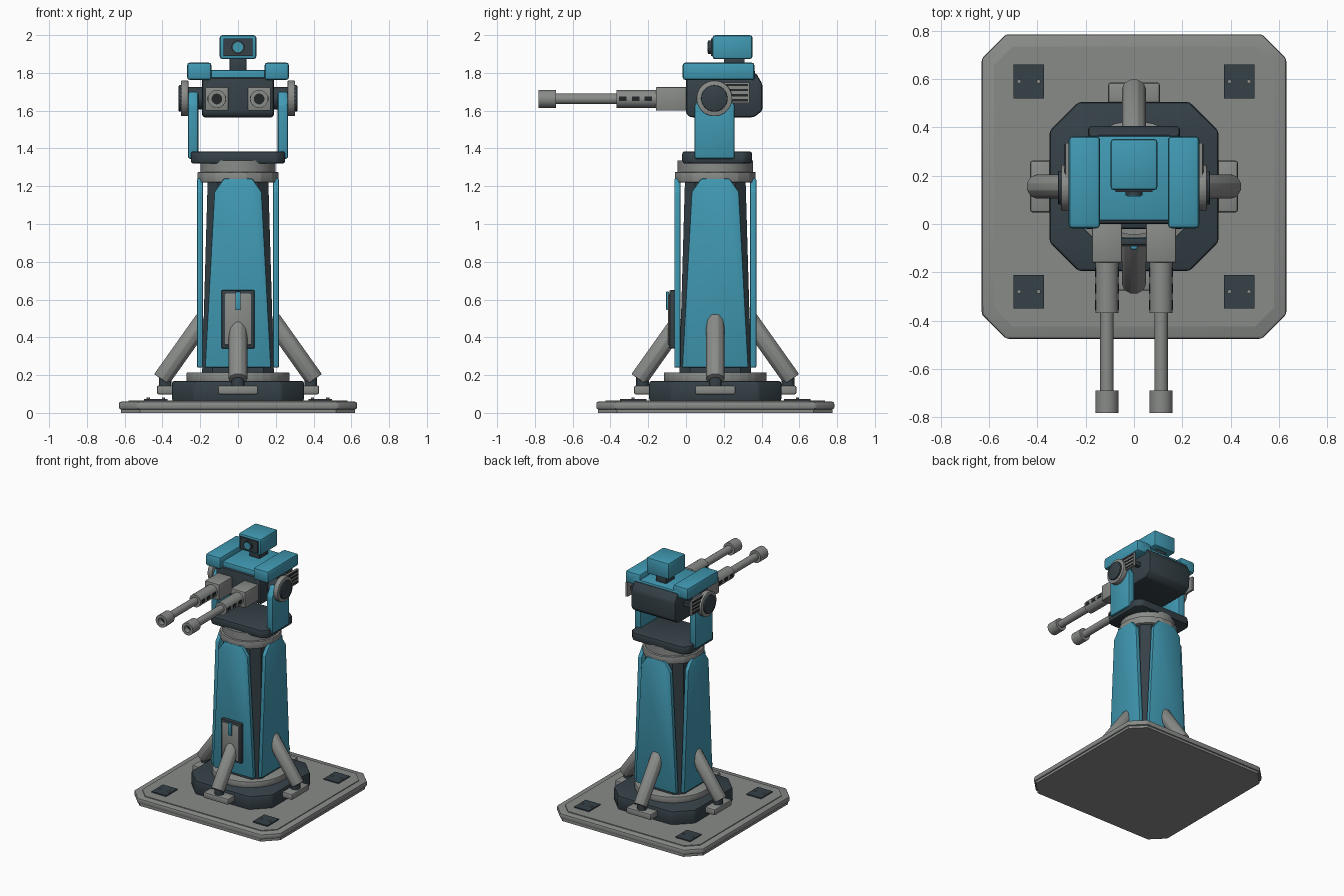
import bpy, bmesh, math
from mathutils import Matrix, Vector

if "Cube" in bpy.data.objects:
    bpy.data.objects.remove(bpy.data.objects["Cube"])

CY = 0.155  # tower axis in y


def material(name, rgb):
    m = bpy.data.materials.new(name)
    m.diffuse_color = (*rgb, 1)
    m.use_nodes = True
    m.node_tree.nodes["Principled BSDF"].inputs["Base Color"].default_value = m.diffuse_color
    return m


BLUE = material("teal_blue", (0.052, 0.32, 0.45))
DARK = material("dark_slate", (0.035, 0.052, 0.063))
GRAY = material("mid_gray", (0.25, 0.26, 0.25))
BLACK = material("near_black", (0.016, 0.02, 0.022))


def finish(name, bm, mat, bevel=0, xf=None):
    if bevel:
        bmesh.ops.recalc_face_normals(bm, faces=bm.faces[:])
        bmesh.ops.bevel(bm, geom=bm.edges[:], offset=bevel, segments=2, profile=0.5,
                        affect='EDGES', clamp_overlap=True)
    if xf is not None:
        bm.transform(xf)
    bmesh.ops.recalc_face_normals(bm, faces=bm.faces[:])
    me = bpy.data.meshes.new(name)
    bm.to_mesh(me)
    bm.free()
    me.materials.append(mat)
    ob = bpy.data.objects.new(name, me)
    bpy.context.collection.objects.link(ob)
    return ob


PLANE = {'z': lambda u, v, d: (u, v, d), 'y': lambda u, v, d: (u, d, v), 'x': lambda u, v, d: (d, u, v)}


def prism(name, pts, d0, d1, axis, mat, bevel=0, xf=None, top=None):
    """Profile pts swept from d0 to d1 along axis; top gives an optional second profile."""
    bm = bmesh.new()
    f = PLANE[axis]
    a = [bm.verts.new(f(u, v, d0)) for u, v in pts]
    b = [bm.verts.new(f(u, v, d1)) for u, v in (top or pts)]
    bm.faces.new(a)
    bm.faces.new(b)
    n = len(a)
    for i in range(n):
        j = (i + 1) % n
        bm.faces.new((a[i], a[j], b[j], b[i]))
    return finish(name, bm, mat, bevel, xf)


def box(name, x, y, z, mat, bevel=0, xf=None):
    pts = [(x[0], y[0]), (x[1], y[0]), (x[1], y[1]), (x[0], y[1])]
    return prism(name, pts, z[0], z[1], 'z', mat, bevel, xf)


def octagon(hx, hy, c, cy=0.0):
    return [(hx, cy - hy + c), (hx, cy + hy - c), (hx - c, cy + hy), (c - hx, cy + hy),
            (-hx, cy + hy - c), (-hx, cy - hy + c), (c - hx, cy - hy), (hx - c, cy - hy)]


def rod(name, p, q, r, mat, sides=24, bevel=0):
    p, q = Vector(p), Vector(q)
    d = q - p
    bm = bmesh.new()
    bmesh.ops.create_cone(bm, cap_ends=True, segments=sides, radius1=r, radius2=r, depth=d.length)
    bm.transform(Matrix.Rotation(math.pi / sides, 4, 'Z'))
    xf = Matrix.Translation((p + q) / 2) @ d.to_track_quat('Z', 'Y').to_matrix().to_4x4()
    return finish(name, bm, mat, bevel, xf)


def tube(name, x, z, y0, y1, r, hole, mat):
    """Open-fronted tube along y, with a recessed bore."""
    bm = bmesh.new()
    rings = []
    for rad, y in ((r, y1), (r, y0), (hole, y0), (hole, y0 + 0.04)):
        rings.append([bm.verts.new((x + rad * math.cos(t * math.tau / 20), y, z + rad * math.sin(t * math.tau / 20)))
                      for t in range(20)])
    for a, b in zip(rings, rings[1:]):
        for i in range(20):
            j = (i + 1) % 20
            bm.faces.new((a[i], a[j], b[j], b[i]))
    bm.faces.new(rings[0])
    bore = bm.faces.new(rings[-1])
    bore.material_index = 1
    ob = finish(name, bm, mat)
    ob.data.materials.append(BLACK)


# Ground slab
prism("base_foot", octagon(0.62, 0.62, 0.1, CY), 0, 0.02, 'z', GRAY)
prism("base_slab", octagon(0.63, 0.63, 0.1, CY), 0.018, 0.06, 'z', GRAY, 0.012)
prism("base_top", octagon(0.58, 0.58, 0.08, CY), 0.055, 0.066, 'z', GRAY)
for sx in (-1, 1):
    for sy in (-1, 1):
        x, y = sx * 0.435, CY + sy * 0.435
        box("anchor_pad", (x - 0.063, x + 0.063), (y - 0.07, y + 0.07), (0.06, 0.074), DARK)
        for k in (-1, 1):
            rod("anchor_bolt", (x + k * 0.04, y, 0.07), (x + k * 0.04, y, 0.082), 0.009, GRAY, 8)

# Plinth, ring and tapered core
prism("plinth", octagon(0.35, 0.35, 0.12, CY), 0.06, 0.17, 'z', DARK, 0.015)
rod("lower_ring", (0, CY, 0.165), (0, CY, 0.215), 0.273, GRAY, 32, 0.006)
prism("column_core", octagon(0.19, 0.19, 0.055, CY), 0.21, 1.25, 'z', DARK,
      top=octagon(0.16, 0.16, 0.055, CY))

# Four armour panels, struts and feet around the column
panel = [(-0.175, 0.24), (0.175, 0.24), (0.125, 1.17), (0.075, 1.24), (-0.075, 1.24), (-0.125, 1.17)]
for k in range(4):
    xf = Matrix.Translation((0, CY, 0)) @ Matrix.Rotation(k * math.pi / 2, 4, 'Z')
    prism("column_panel", panel, -0.217, -0.185, 'y', BLUE, 0.006, xf)
    box("strut_foot", (-0.107, 0.107), (-0.43, -0.33), (0.098, 0.145), GRAY, 0.01, xf)
    rod("strut_joint", xf @ Vector((0, -0.385, 0.13)), xf @ Vector((0, -0.385, 0.19)), 0.035, DARK, 12)
    rod("strut", xf @ Vector((0, -0.405, 0.178)), xf @ Vector((0, -0.18, 0.495)), 0.05, GRAY, 10, 0.004)

# Access hatch
box("hatch_frame", (-0.088, 0.088), (-0.088, -0.05), (0.34, 0.65), DARK, 0.008)
box("hatch_door", (-0.07, 0.07), (-0.094, -0.08), (0.36, 0.632), GRAY, 0.004)
box("hatch_handle", (-0.014, 0.014), (-0.105, -0.09), (0.545, 0.642), BLUE, 0.003)

# Neck bearing and turntable
rod("neck_collar", (0, CY, 1.22), (0, CY, 1.275), 0.218, GRAY, 16, 0.004)
rod("neck_ring", (0, CY, 1.27), (0, CY, 1.335), 0.2, GRAY, 32)
prism("turntable", octagon(0.25, 0.185, 0.04, 0.165), 1.32, 1.385, 'z', DARK, 0.014)

# Yoke arms, pivots and side vents
arm = [(0.045, 1.345), (0.258, 1.345), (0.258, 1.63), (0.215, 1.7), (0.09, 1.7), (0.045, 1.63)]
for s in (-1, 1):
    prism("yoke_arm", arm, s * 0.21, s * 0.265, 'x', BLUE, 0.012)
    rod("pivot_axle", (s * 0.17, 0.15, 1.665), (s * 0.27, 0.15, 1.665), 0.06, DARK)
    rod("pivot_ring", (s * 0.262, 0.15, 1.665), (s * 0.302, 0.15, 1.665), 0.095, GRAY, 28, 0.005)
    rod("pivot_cap", (s * 0.295, 0.15, 1.665), (s * 0.314, 0.15, 1.665), 0.07, DARK, 28, 0.004)
    box("vent_plate", sorted((s * 0.268, s * 0.284)), (0.17, 0.335), (1.64, 1.75), GRAY)
    for k in range(4):
        z = 1.655 + k * 0.027
        box("vent_slot", sorted((s * 0.283, s * 0.287)), (0.21, 0.328), (z - 0.006, z + 0.006), BLACK)
    box("vent_bracket", sorted((s * 0.18, s * 0.272)), (0.27, 0.30), (1.68, 1.71), DARK)

# Head body and roof
side = [(0.0, 1.585), (0.02, 1.565), (0.36, 1.565), (0.405, 1.6), (0.405, 1.74), (0.37, 1.8), (0.0, 1.775)]
prism("head_body", side, -0.19, 0.19, 'x', DARK, 0.014)
box("roof_plate", (-0.2, 0.2), (0.015, 0.365), (1.762, 1.815), BLUE, 0.008)
for s in (-1, 1):
    box("roof_shoulder", sorted((s * 0.14, s * 0.27)), (-0.018, 0.363), (1.762, 1.855), BLUE, 0.016)

# Sensor on top
box("sensor_neck", (-0.045, 0.045), (0.2, 0.31), (1.805, 1.885), DARK, 0.005)
box("sensor_housing", (-0.097, 0.097), (0.14, 0.352), (1.873, 2.0), BLUE, 0.014)
box("sensor_face", (-0.077, 0.077), (0.132, 0.15), (1.89, 1.982), DARK)
rod("sensor_lens_rim", (0, 0.14, 1.936), (0, 0.117, 1.936), 0.035, DARK)
rod("sensor_lens", (0, 0.13, 1.936), (0, 0.113, 1.936), 0.027, BLUE)

# Twin guns
GZ = 1.662
for s in (-1, 1):
    x = s * 0.112
    box("gun_receiver", (x - 0.062, x + 0.062), (-0.16, 0.02), (1.6, 1.725), GRAY, 0.007)
    rod("gun_jacket", (x, -0.368, GZ), (x, -0.15, GZ), 0.048, GRAY)
    for k in range(3):
        y = -0.335 + k * 0.068
        box("jacket_slot", (x - 0.049, x + 0.049), (y - 0.02, y + 0.02), (GZ - 0.012, GZ + 0.012), BLACK)
    rod("gun_barrel", (x, -0.72, GZ), (x, -0.35, GZ), 0.028, GRAY, 20)
    tube("gun_muzzle", x, GZ, -0.782, -0.688, 0.048, 0.026, GRAY)

# Smooth the rounded faces, keep hard edges
bpy.ops.object.select_all(action='SELECT')
bpy.context.view_layer.objects.active = bpy.context.selected_objects[0]
bpy.ops.object.shade_smooth_by_angle(angle=math.radians(30))
